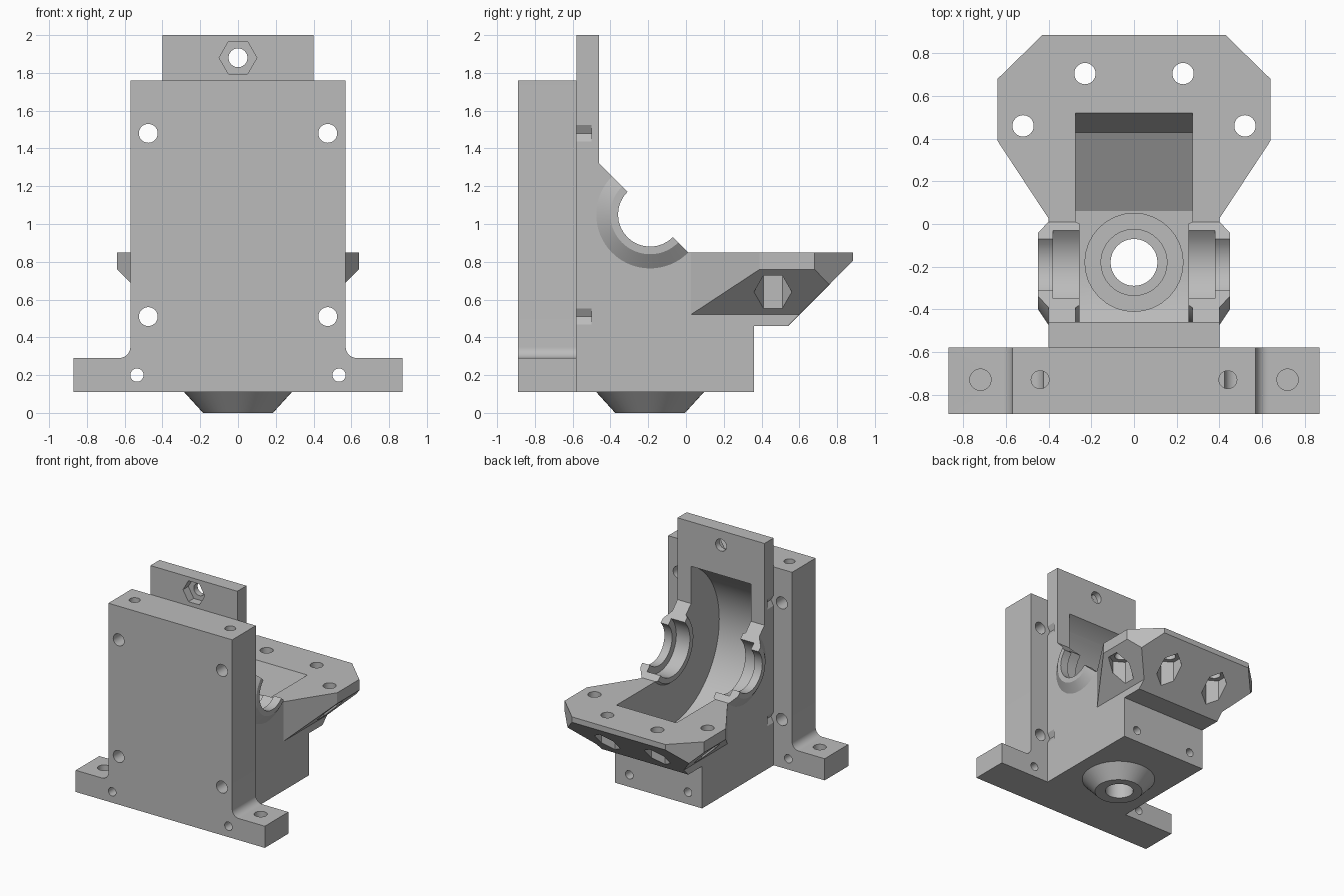
import bpy
import bmesh
from math import sin, cos, radians

if "Cube" in bpy.data.objects:
    bpy.data.objects.remove(bpy.data.objects["Cube"], do_unlink=True)

GREY = (0.5, 0.5, 0.5, 1)
grey = bpy.data.materials.new("plain grey")
grey.use_nodes = True
grey.diffuse_color = GREY
grey.node_tree.nodes["Principled BSDF"].inputs["Base Color"].default_value = GREY


def arc(u, v, r, start=0, end=360, steps=48):
    """Points on an arc; a full turn leaves out the repeated end point."""
    count = steps if end - start == 360 else steps + 1
    angles = [radians(start + (end - start) * i / steps) for i in range(count)]
    return [(u + r * cos(a), v + r * sin(a)) for a in angles]


def loft(name, axis, rings):
    """Solid through outlines placed along an axis, each (position, points)."""
    place = {"X": lambda p, u, v: (p, u, v),
             "Y": lambda p, u, v: (u, p, v),
             "Z": lambda p, u, v: (u, v, p)}[axis]
    bm = bmesh.new()
    loops = [[bm.verts.new(place(p, u, v)) for u, v in pts] for p, pts in rings]
    for a, b in zip(loops, loops[1:]):
        for i in range(len(a)):
            j = (i + 1) % len(a)
            bm.faces.new((a[i], a[j], b[j], b[i]))
    bm.faces.new(loops[0])
    bm.faces.new(loops[-1])
    bmesh.ops.recalc_face_normals(bm, faces=bm.faces)
    mesh = bpy.data.meshes.new(name)
    bm.to_mesh(mesh)
    bm.free()
    mesh.materials.append(grey)
    obj = bpy.data.objects.new(name, mesh)
    bpy.context.collection.objects.link(obj)
    return obj


def prism(name, axis, pts, lo, hi):
    return loft(name, axis, [(lo, pts), (hi, pts)])


def combine(target, tool, operation):
    """Apply a boolean and discard the tool."""
    mod = target.modifiers.new("combine", "BOOLEAN")
    mod.operation, mod.solver, mod.object = operation, "EXACT", tool
    bpy.context.view_layer.objects.active = target
    bpy.ops.object.modifier_apply(modifier=mod.name)
    bpy.data.objects.remove(tool, do_unlink=True)


def cut(target, axis, pts, lo, hi):
    combine(target, prism("cutter", axis, pts, lo, hi), "DIFFERENCE")


def hole(target, axis, u, v, r, lo, hi):
    cut(target, axis, arc(u, v, r, steps=32), lo, hi)


def nut(target, axis, u, v, turn, lo, hi):
    cut(target, axis, arc(u, v, 0.1, turn, turn + 360, 6), lo, hi)


# Axle position in (y, z) and clearance slot for the wheel
AY, AZ = -0.19, 1.05
SLOT = arc(AY, AZ, 0.64, 90, 270) + [
    (0.06, 0.41), (0.43, 0.62), (0.52, 0.85), (0.53, 0.9), (0.53, 1.69)]

# Mounting plate with filleted feet
half = [(0.87, 0.11), (0.87, 0.29)]
half += reversed(arc(0.63, 0.35, 0.06, 180, 270, 10))
half += [(0.57, 1.76)]
plate = prism("mounting_plate", "Y",
              half + [(-x, z) for x, z in reversed(half)], -0.89, -0.58)
cut(plate, "X", SLOT, -0.275, 0.275)

# Housing block with back wall, sloped bearing split and shelf
housing = prism("bearing_housing", "X", [
    (-0.58, 0.11), (0.36, 0.11), (0.36, 0.46), (0.86, 0.46), (0.86, 0.85),
    (0.01, 0.85), (-0.46, 1.32), (-0.46, 2.0), (-0.58, 2.0)], -0.4, 0.4)

# Flange with undercut sides
half = [(0.39, 0.01), (0.64, 0.39), (0.64, 0.68), (0.43, 0.885)]
flange = prism("flange", "Z",
               half + [(-x, y) for x, y in reversed(half)], 0.5, 0.85)
for s in (1, -1):
    cut(flange, "Y", [(s * 0.24, 0.36), (s * 0.94, 1.06), (s * 0.94, 0.36)],
        -0.3, 1.2)
combine(housing, flange, "UNION")
cut(housing, "X", [(0.44, 0.36), (1.04, 0.96), (1.04, 0.36)], -1, 1)
cut(housing, "X", SLOT, -0.275, 0.275)

# Conical half bosses around both bearings
for s in (1, -1):
    rings = [(0.255, 0.27), (0.275, 0.285), (0.4, 0.285), (0.45, 0.21)]
    boss = loft("boss", "X", [(s * x, arc(AY, AZ, r, 135, 315)) for x, r in rings])
    combine(housing, boss, "UNION")
hole(housing, "X", AY, AZ, 0.226, -0.38, 0.38)
hole(housing, "X", AY, AZ, 0.17, -0.5, 0.5)

# Flared spigot below, with stepped bore up to the slot
flare = [(z, x) for x, z in reversed(arc(0.285, 0.01, 0.1, 90, 180, 10))]
rings = [(0, 0.185)] + list(reversed(flare)) + [(0.15, 0.285)]
spigot = loft("spigot", "Z", [(z, arc(0, AY, r)) for z, r in rings])
combine(housing, spigot, "UNION")
for r, low in ((0.23, 0.25), (0.155, 0.16), (0.11, -0.1)):
    hole(housing, "Z", 0, -0.18, r, low, 0.5)

# Screw holes and nut pockets
hole(housing, "Y", 0, 1.88, 0.05, -0.7, -0.4)
nut(housing, "Y", 0, 1.88, 0, -0.7, -0.51)
for s in (1, -1):
    for x, y in ((0.23, 0.705), (0.52, 0.46)):
        hole(housing, "Z", s * x, y, 0.05, 0.7, 0.9)
        nut(housing, "Z", s * x, y, 90, 0.3, 0.745)
    for z in (0.51, 1.48):
        hole(plate, "Y", s * 0.475, z, 0.05, -1, -0.5)
        nut(housing, "Y", s * 0.475, z, 0, -0.6, -0.5)
    hole(plate, "Y", s * 0.535, 0.2, 0.035, -1, -0.5)
    hole(plate, "Z", s * 0.72, -0.73, 0.05, 0.17, 0.4)
    hole(plate, "Z", s * 0.44, -0.73, 0.042, 1.48, 1.9)
    hole(housing, "Y", s * 0.27, 0.21, 0.035, 0.16, 0.5)

# Smooth curves, sharp corners
for obj in (plate, housing):
    bpy.ops.object.select_all(action="DESELECT")
    obj.select_set(True)
    bpy.context.view_layer.objects.active = obj
    bpy.ops.object.shade_smooth_by_angle(angle=radians(25))
